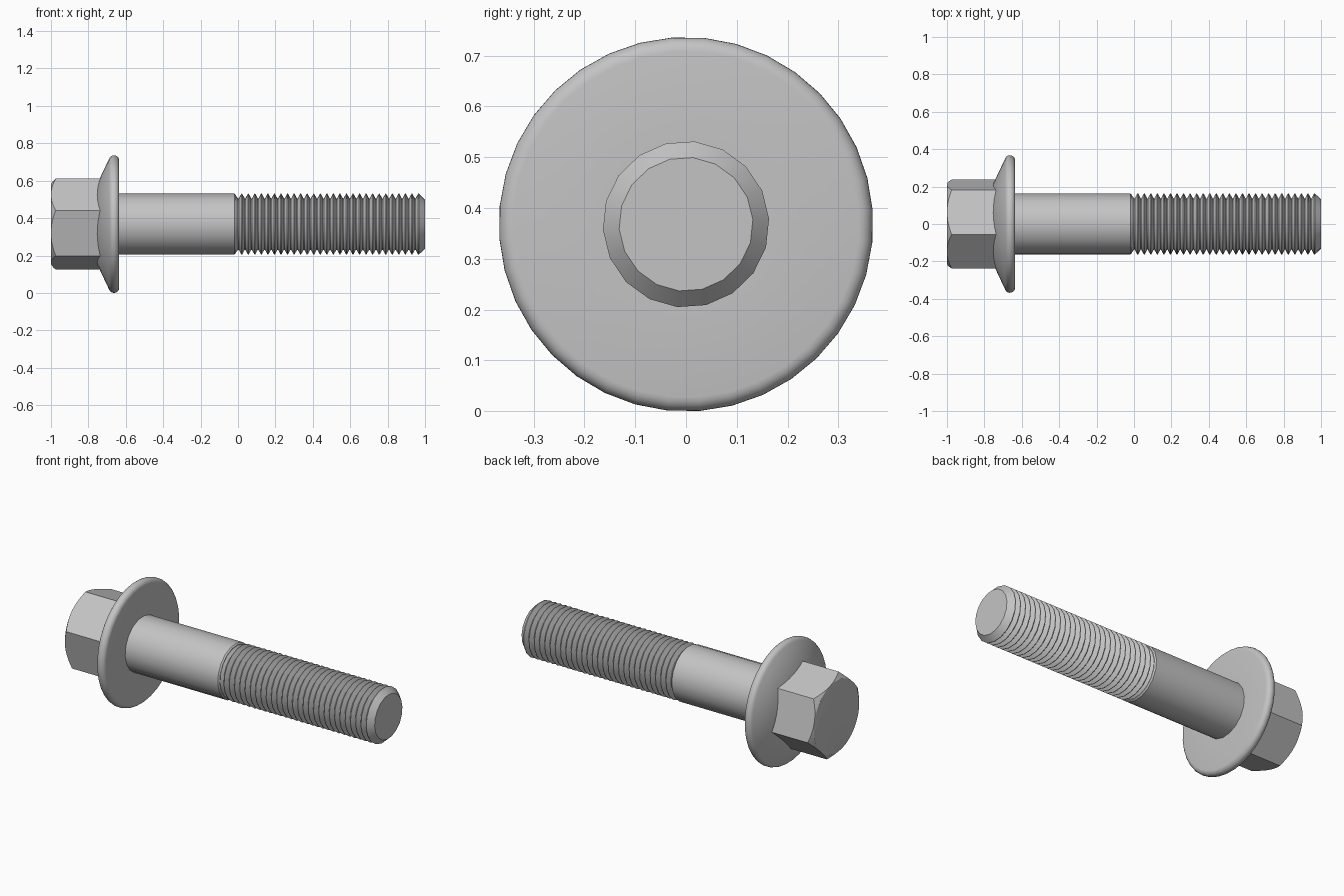
import bpy
import bmesh
from math import radians, cos, sin, pi

cube = bpy.data.objects.get("Cube")
if cube:
    bpy.data.objects.remove(cube, do_unlink=True)

AXIS_Z = 0.368

steel = bpy.data.materials.new("grey steel")
steel.use_nodes = True
colour = (0.55, 0.55, 0.55, 1)
steel.diffuse_color = colour
steel.node_tree.nodes["Principled BSDF"].inputs["Base Color"].default_value = colour


def loft(name, rings, sides, phase):
    """Skin rings along x; each ring maps an angle to (x, radius)."""
    bm = bmesh.new()
    loops = []
    for ring in rings:
        loop = []
        for i in range(sides):
            a = radians(phase) + 2 * pi * i / sides
            x, r = ring(a)
            loop.append(bm.verts.new((x, r * cos(a), AXIS_Z + r * sin(a))))
        loops.append(loop)
    for low, high in zip(loops, loops[1:]):
        for i in range(sides):
            j = (i + 1) % sides
            bm.faces.new((low[i], low[j], high[j], high[i]))
    bm.faces.new(loops[0])
    bm.faces.new(loops[-1])
    bmesh.ops.recalc_face_normals(bm, faces=bm.faces)
    mesh = bpy.data.meshes.new(name)
    bm.to_mesh(mesh)
    bm.free()
    mesh.materials.append(steel)
    obj = bpy.data.objects.new(name, mesh)
    bpy.context.collection.objects.link(obj)
    bpy.ops.object.select_all(action="DESELECT")
    obj.select_set(True)
    bpy.context.view_layer.objects.active = obj
    bpy.ops.object.shade_smooth_by_angle(angle=radians(30))
    return obj


def turned(name, profile, sides, phase):
    """Round part from an (x, radius) profile."""
    return loft(name, [lambda a, p=p: p for p in profile], sides, phase)


# Hex head, with a conical chamfer cutting its corners
CORNER = 42.9
INNER = 0.2155


def hex_radius(a):
    return INNER / cos((a - radians(CORNER)) % (pi / 3) - pi / 6)


def chamfer(a):
    r = hex_radius(a)
    return -1 + 0.75 * (r - INNER), r


loft("hex_head",
     [lambda a: (-1, INNER - 0.001), chamfer, lambda a: (-0.70, hex_radius(a))],
     60, CORNER)

# Flange: cone with a rounded rim and a flat bearing face
RIM = 0.028
rim = [(-0.663 + RIM * cos(t), 0.341 + RIM * sin(t))
       for t in (radians(155 - 155 * i / 8) for i in range(9))]
turned("flange", [(-0.76, 0.20)] + rim + [(-0.635, 0.16)], 36, 4.3)

# Plain shank
RADIUS = 0.164
turned("shank", [(-0.65, RADIUS), (-0.02, RADIUS), (-0.012, 0.157)], 18, 4)

# Threaded length: repeated V grooves, then the chamfered tip
START, PITCH, GROOVES, ROOT = -0.015, 0.035, 28, 0.138
thread = [(START, 0.157)]
for k in range(GROOVES):
    x = START + k * PITCH
    thread += [(x + PITCH * 0.45, ROOT), (x + PITCH * 0.55, ROOT),
               (x + PITCH * 0.95, RADIUS), (x + PITCH * 1.05, RADIUS)]
thread.append((1, 0.132))
turned("threaded_end", thread, 18, 4)
